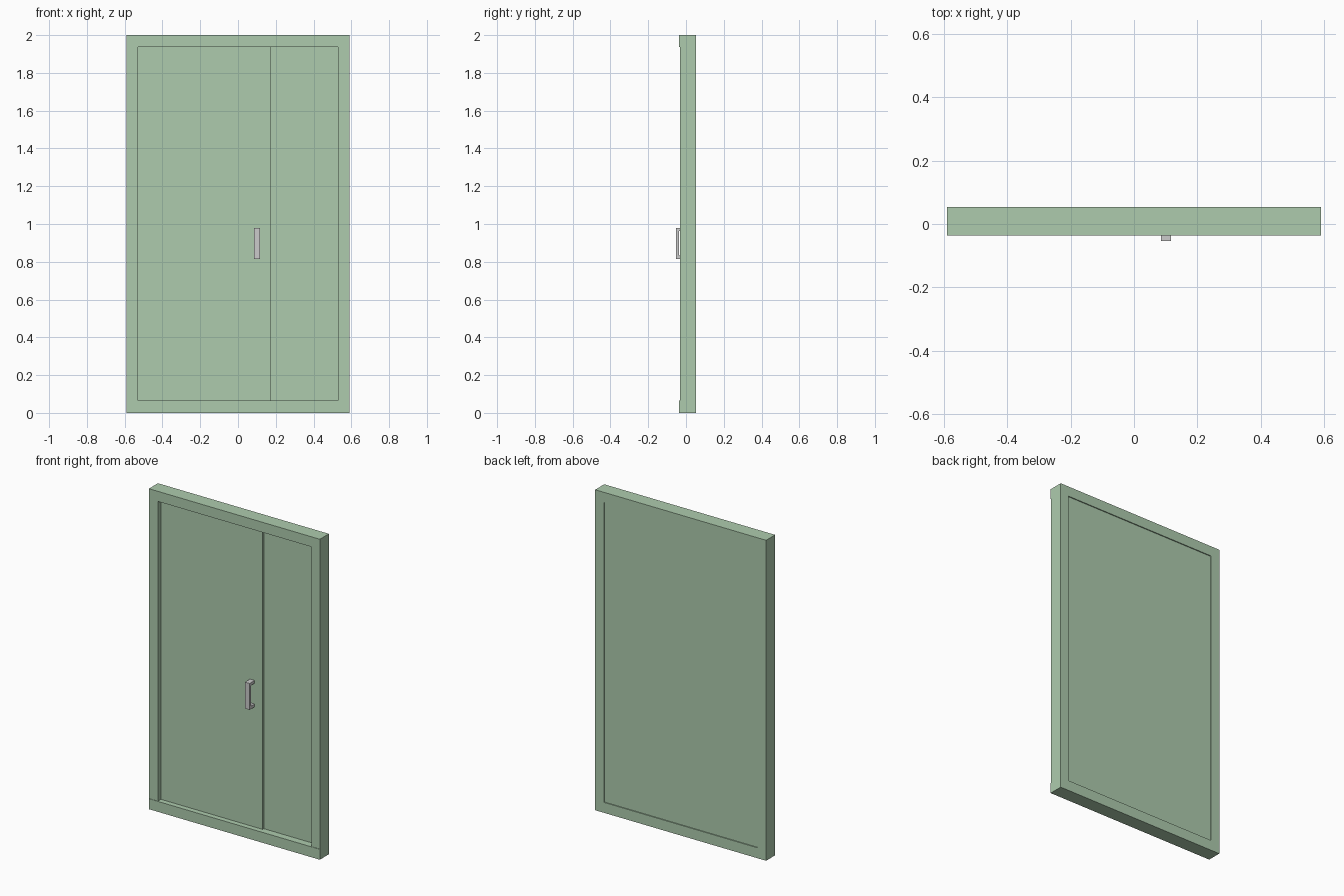
import bpy, bmesh
from mathutils import Matrix, Vector

if "Cube" in bpy.data.objects:
    bpy.data.objects.remove(bpy.data.objects["Cube"])

green = bpy.data.materials.new("pale_green")
green.diffuse_color = (0.42, 0.60, 0.42, 1)
green.use_nodes = True
green.node_tree.nodes["Principled BSDF"].inputs["Base Color"].default_value = green.diffuse_color


def boxes(name, spans, material=None):
    """One object made of boxes, each given as (x0, x1), (y0, y1), (z0, z1)."""
    bm = bmesh.new()
    for span in spans:
        centre = Vector([(a + b) / 2 for a, b in span])
        size = Vector([b - a for a, b in span])
        bmesh.ops.create_cube(bm, size=1, matrix=Matrix.Translation(centre) @ Matrix.Diagonal(size).to_4x4())
    mesh = bpy.data.meshes.new(name)
    bm.to_mesh(mesh)
    bm.free()
    if material:
        mesh.materials.append(material)
    obj = bpy.data.objects.new(name, mesh)
    bpy.context.collection.objects.link(obj)
    return obj


W, H = 0.59, 2.0            # half width, height
INNER = 0.53                # half width of the opening
LOW, HIGH = 0.065, 1.937    # opening bottom and top
FRONT, BACK = -0.036, 0.053
SPLIT = 0.172               # joint between the door leaf and side panel

# Surrounding frame: full-width rails, stiles set back slightly
boxes("bottom_rail", [((-W, W), (FRONT, BACK), (0, LOW))], green)
boxes("top_rail", [((-W, W), (FRONT, BACK), (HIGH, H))], green)
for side, sign in (("left", -1), ("right", 1)):
    xs = tuple(sorted((sign * INNER, sign * W)))
    boxes(side + "_stile", [(xs, (FRONT + 0.003, BACK), (LOW, HIGH))], green)

# Recessed door leaf and the narrower panel a little behind it
boxes("door_leaf", [((-INNER, SPLIT), (-0.003, BACK - 0.006), (LOW, HIGH))], green)
boxes("side_panel", [((SPLIT, INNER), (0.009, BACK - 0.006), (LOW, HIGH))], green)

# Pull handle: outer bar with a post at each end
hx, z0, z1 = (0.085, 0.117), 0.815, 0.98
boxes("pull_handle", [
    (hx, (-0.053, -0.038), (z0, z1)),
    (hx, (-0.038, -0.003), (z0, z0 + 0.018)),
    (hx, (-0.038, -0.003), (z1 - 0.018, z1)),
])
